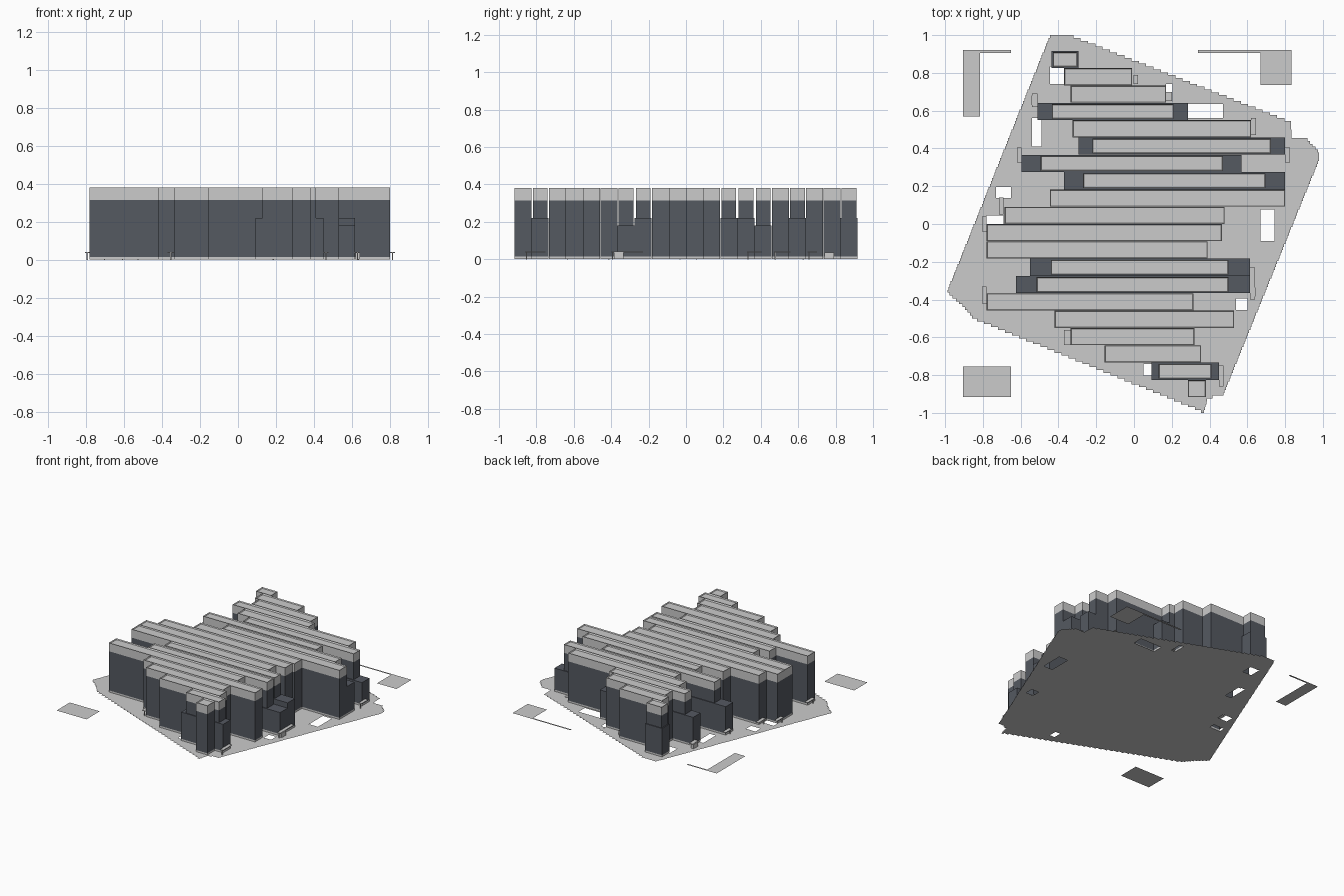
import bpy, bmesh

PITCH = 0.0917
WALL_TOP, ROOF_TOP, PLINTH = 0.315, 0.38, 0.014

dark = bpy.data.materials.new("dark_cladding")
dark.diffuse_color = (0.09, 0.10, 0.12, 1)


def finish(bm, name, mat=None):
    me = bpy.data.meshes.new(name)
    bmesh.ops.recalc_face_normals(bm, faces=bm.faces)
    bm.to_mesh(me)
    bm.free()
    ob = bpy.data.objects.new(name, me)
    bpy.context.collection.objects.link(ob)
    if mat:
        me.materials.append(mat)
    return ob


def box(name, x0, x1, y0, y1, z0, z1, mat=None, parapet=0):
    bm = bmesh.new()
    bmesh.ops.create_cube(bm, size=1)
    for v in bm.verts:
        v.co = ((x0 + x1) / 2 + v.co.x * (x1 - x0),
                (y0 + y1) / 2 + v.co.y * (y1 - y0),
                (z0 + z1) / 2 + v.co.z * (z1 - z0))
    if parapet:
        # sunken roof surface behind a thin parapet
        top = max(bm.faces, key=lambda f: f.calc_center_median().z)
        bmesh.ops.inset_region(bm, faces=[top], thickness=0.006)
        for v in top.verts:
            v.co.z -= parapet
    return finish(bm, name, mat)


def plane(name, rects):
    bm = bmesh.new()
    for x0, x1, y0, y1 in rects:
        bm.faces.new([bm.verts.new((x, y, 0)) for x, y in
                      ((x0, y0), (x1, y0), (x1, y1), (x0, y1))])
    bmesh.ops.remove_doubles(bm, verts=bm.verts, dist=1e-5)
    ob = finish(bm, name)
    for p in ob.data.polygons:
        if p.normal.z < 0:
            p.flip()
    return ob


# building rows from back to front: tall x range, optional low block x range and height
ROWS = [
    (-0.43, -0.30, -0.437, -0.293, 0.22), (-0.37, -0.01), (-0.335, 0.17),
    (-0.435, 0.21, -0.51, 0.285, 0.22), (-0.325, 0.62),
    (-0.22, 0.725, -0.295, 0.80, 0.18), (-0.495, 0.47, -0.595, 0.57, 0.22),
    (-0.27, 0.695, -0.37, 0.80, 0.22), (-0.445, 0.80), (-0.685, 0.48),
    (-0.78, 0.465), (-0.78, 0.39), (-0.44, 0.50, -0.55, 0.615, 0.22),
    (-0.515, 0.50, -0.625, 0.615, 0.18), (-0.78, 0.315), (-0.42, 0.53),
    (-0.335, 0.32), (-0.155, 0.355), (0.13, 0.41, 0.093, 0.45, 0.22),
    (0.285, 0.38),
]
for i, r in enumerate(ROWS):
    y1 = 10 * PITCH - i * PITCH - 0.0005
    y0 = y1 - PITCH + 0.001
    inset = 0.0
    z0 = PLINTH
    if len(r) == 5:
        inset, z0 = 0.006, r[4]
        box(f"low_block_{i}", r[2], r[3], y0, y1, PLINTH, r[4], dark)
    bx0, bx1 = (r[2], r[3]) if len(r) == 5 else (r[0], r[1])
    box(f"plinth_{i}", bx0, bx1, y0, y1, 0.001, PLINTH)
    box(f"wall_{i}", r[0], r[1], y0 + inset, y1 - inset, z0, WALL_TOP, dark)
    box(f"roof_cap_{i}", r[0], r[1], y0 + inset, y1 - inset, WALL_TOP, ROOF_TOP, None, 0.008)

# tilted plaza with stepped edges and rectangular openings
OUTLINE = [(-0.44, 1.0), (-0.34, 1.0), (0.83, 0.54), (0.835, 0.455), (0.91, 0.455),
           (0.98, 0.38), (0.98, 0.34), (0.47, -0.91), (0.39, -0.92), (0.37, -1.0),
           (0.33, -0.98), (-0.85, -0.50), (-0.91, -0.43), (-0.99, -0.36), (-0.46, 0.96)]
HOLES = [(-0.445, -0.37, 0.735, 0.835), (0.285, 0.47, 0.565, 0.64),
         (-0.54, -0.49, 0.41, 0.555), (-0.73, -0.65, 0.13, 0.19),
         (0.67, 0.745, -0.09, 0.08), (-0.77, -0.64, -0.455, -0.42),
         (0.54, 0.60, -0.455, -0.39), (0.05, 0.092, -0.81, -0.735),
         (0.17, 0.205, 0.65, 0.735), (-0.78, -0.69, -0.0, 0.04)]
N = 132
step = 2.0 / N
rects = []
for k in range(N):
    y0 = -1 + k * step
    ym = y0 + step / 2
    xs = []
    for (ax, ay), (bx, by) in zip(OUTLINE, OUTLINE[1:] + OUTLINE[:1]):
        if (ay > ym) != (by > ym):
            xs.append(ax + (bx - ax) * (ym - ay) / (by - ay))
    xs.sort()
    for a, b in zip(xs[::2], xs[1::2]):
        cur = a
        for h in sorted(h for h in HOLES if h[2] < ym < h[3]):
            if h[0] > cur and h[1] < b:
                rects.append((cur, h[0], y0, y0 + step))
                cur = h[1]
        rects.append((cur, b, y0, y0 + step))
plane("plaza", rects)

# detached paving patches in three corners
plane("paving_back_left", [(-0.905, -0.65, 0.905, 0.92), (-0.905, -0.815, 0.57, 0.905)])
plane("paving_back_right", [(0.34, 0.835, 0.905, 0.92), (0.67, 0.835, 0.735, 0.905)])
plane("paving_front_left", [(-0.905, -0.65, -0.917, -0.755)])

# thin entrance canopies at the row ends
CANOPIES = [(-0.62, -0.595, 0.325, 0.405), (0.80, 0.825, 0.325, 0.405),
            (0.62, 0.645, 0.47, 0.56), (0.615, 0.64, -0.40, -0.23),
            (-0.805, -0.78, -0.04, 0.04), (-0.805, -0.78, -0.42, -0.33),
            (-0.715, -0.69, 0.05, 0.14), (-0.54, -0.51, 0.62, 0.69),
            (-0.37, -0.337, -0.64, -0.56), (0.17, 0.20, 0.65, 0.70),
            (0.45, 0.475, -0.86, -0.75)]
for i, (x0, x1, y0, y1) in enumerate(CANOPIES):
    box(f"canopy_{i}", x0, x1, y0, y1, 0.037, 0.041)
    box(f"canopy_post_{i}", (x0 + x1) / 2 - 0.003, (x0 + x1) / 2 + 0.003,
        y0 + 0.004, y0 + 0.01, 0.0, 0.037)

# small kiosks on the plaza
for i, (x, y) in enumerate([(0.63, -0.36), (-0.53, 0.655), (0.01, 0.765)]):
    box(f"kiosk_{i}", x - 0.012, x + 0.012, y - 0.025, y + 0.025, 0.001, 0.035)
